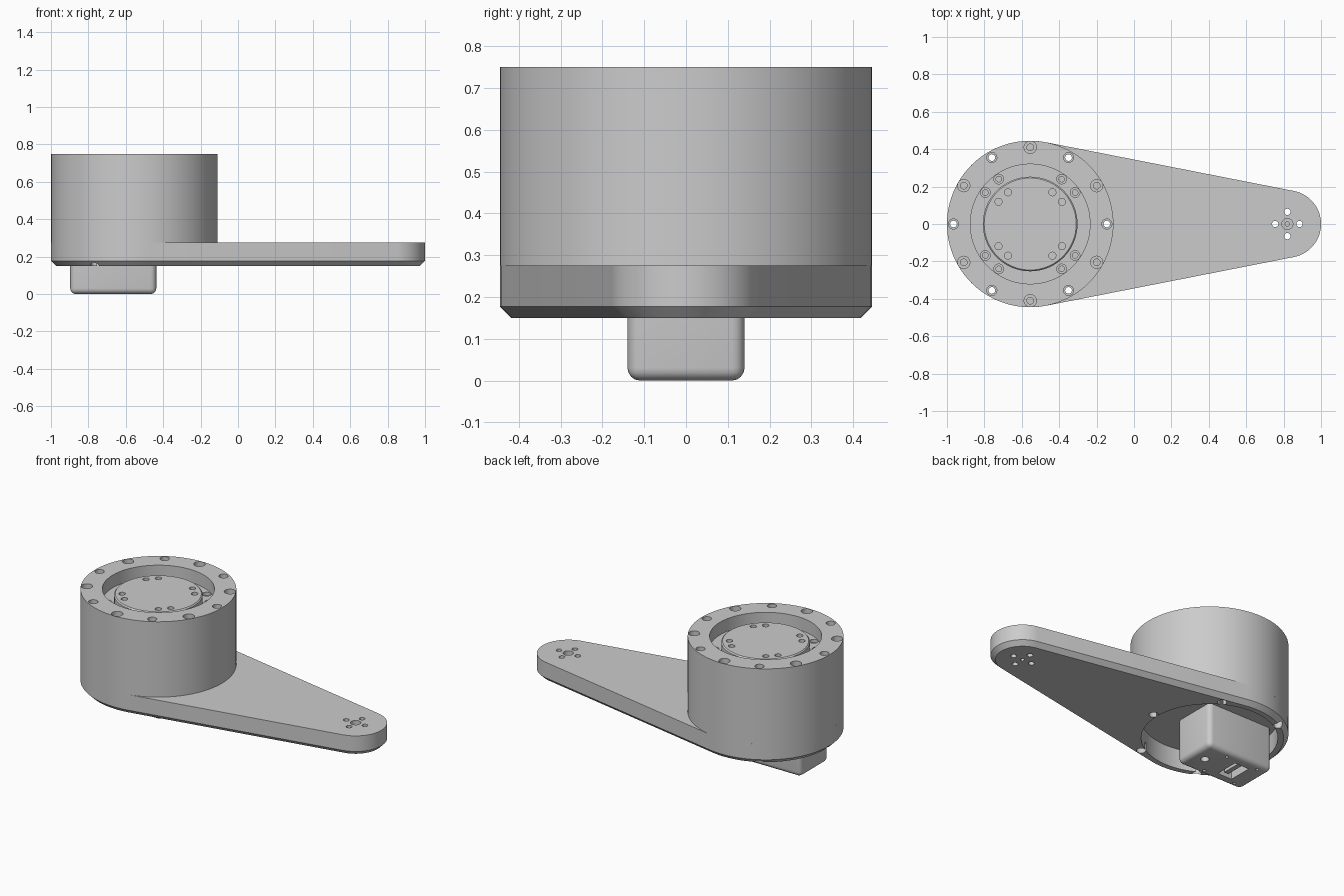
import bpy, bmesh
from math import sin, cos, pi, asin, radians

if "Cube" in bpy.data.objects:
    bpy.data.objects.remove(bpy.data.objects["Cube"])

HUB, TIP = -0.555, 0.82          # axis positions along x
HUB_R, TIP_R = 0.445, 0.18
ARM_BOTTOM, ARM_TOP, DRUM_TOP = 0.15, 0.275, 0.75

metal = bpy.data.materials.new("machined grey")
metal.use_nodes = True
GREY = (0.6, 0.6, 0.6, 1)
metal.diffuse_color = GREY
metal.node_tree.nodes["Principled BSDF"].inputs["Base Color"].default_value = GREY


def finish(name, bm):
    bmesh.ops.recalc_face_normals(bm, faces=bm.faces)
    mesh = bpy.data.meshes.new(name)
    bm.to_mesh(mesh)
    bm.free()
    obj = bpy.data.objects.new(name, mesh)
    bpy.context.collection.objects.link(obj)
    mesh.materials.append(metal)
    return obj


def loft(bm, rings):
    """Skin a stack of equal-length point loops and cap both ends."""
    loops = [[bm.verts.new(p) for p in ring] for ring in rings]
    for a, b in zip(loops, loops[1:]):
        for i in range(len(a)):
            j = (i + 1) % len(a)
            bm.faces.new((a[i], a[j], b[j], b[i]))
    bm.faces.new(loops[0][::-1])
    bm.faces.new(loops[-1])


def turn(bm, x, y, profile, sides):
    """Turned solid from (radius, height) pairs."""
    loft(bm, [[(x + r * cos(2 * pi * i / sides), y + r * sin(2 * pi * i / sides), z)
               for i in range(sides)] for r, z in profile])


def polar(radius, degrees):
    a = radians(degrees)
    return HUB + radius * cos(a), radius * sin(a)


def cut(target, bm):
    cutter = finish("cutter", bm)
    cutter.hide_render = True
    mod = target.modifiers.new("cut", "BOOLEAN")
    mod.operation, mod.solver, mod.object = "DIFFERENCE", "EXACT", cutter
    bpy.context.view_layer.objects.active = target
    bpy.ops.object.modifier_apply(modifier=mod.name)
    bpy.data.objects.remove(cutter)


def smooth(obj):
    bpy.ops.object.select_all(action="DESELECT")
    obj.select_set(True)
    bpy.context.view_layer.objects.active = obj
    bpy.ops.object.shade_smooth_by_angle(angle=radians(30))


# Tapered arm with a chamfered lower rim
def arm_outline(inset, z, steps=40):
    lean = asin((HUB_R - TIP_R) / (TIP - HUB))
    start = pi / 2 - lean
    pts = []
    for x, r, a0, a1 in ((TIP, TIP_R, -start, start), (HUB, HUB_R, start, 2 * pi - start)):
        for i in range(steps + 1):
            a = a0 + (a1 - a0) * i / steps
            pts.append((x + (r - inset) * cos(a), (r - inset) * sin(a), z))
    return pts


bm = bmesh.new()
loft(bm, [arm_outline(0.027, ARM_BOTTOM), arm_outline(0, ARM_BOTTOM + 0.027),
          arm_outline(0, ARM_TOP)])
arm = finish("arm", bm)

# Motor opening, clamp holes and tip bolt pattern in the arm
bm = bmesh.new()
turn(bm, HUB, 0, [(0.385, 0.1), (0.385, 0.4)], 64)
cut(arm, bm)
bm = bmesh.new()
for k in range(6):
    turn(bm, *polar(0.41, 60 * k), [(0.027, 0.1), (0.027, 0.2), (0.018, 0.2), (0.018, 0.4)], 16)
for dx, dy in ((1, 0), (-1, 0), (0, 1), (0, -1)):
    turn(bm, TIP + 0.065 * dx, 0.065 * dy, [(0.017, 0.1), (0.017, 0.4)], 16)
turn(bm, TIP, 0, [(0.012, 0.1), (0.012, 0.18)], 16)
turn(bm, TIP, 0, [(0.012, 0.21), (0.012, 0.24), (0.03, 0.24), (0.03, 0.4)], 16)
cut(arm, bm)

# Drum housing with a stepped well in its top
bm = bmesh.new()
turn(bm, HUB, 0, [(HUB_R, ARM_TOP), (HUB_R, DRUM_TOP), (0.32, DRUM_TOP),
                  (0.32, 0.67), (0.25, 0.67)], 96)
drum = finish("drum_housing", bm)

# Alternating through holes and counterbored holes on the rim, bolts in the well
bm = bmesh.new()
for k in range(6):
    turn(bm, *polar(0.41, 60 * k), [(0.018, 0.2), (0.018, 0.7), (0.027, 0.7), (0.027, 0.8)], 16)
    turn(bm, *polar(0.41, 60 * k + 30), [(0.018, 0.6), (0.018, 0.71), (0.033, 0.71), (0.033, 0.8)], 16)
for k in range(4):
    for a in (35, 55):
        turn(bm, *polar(0.293, 90 * k + a), [(0.015, 0.62), (0.015, 0.65), (0.026, 0.65), (0.026, 0.7)], 16)
cut(drum, bm)

# Output disc with four pairs of holes
bm = bmesh.new()
turn(bm, HUB, 0, [(0.253, 0.66), (0.253, 0.713), (0.246, 0.72)], 64)
disc = finish("output_disc", bm)
bm = bmesh.new()
for k in range(4):
    for a in (35, 55):
        turn(bm, *polar(0.207, 90 * k + a), [(0.019, 0.68), (0.019, 0.8)], 16)
cut(disc, bm)

# Rounded motor box hanging below the drum
BOX_X = -0.667


def block(bm, x, y, z, sx, sy, sz):
    made = bmesh.ops.create_cube(bm, size=1)["verts"]
    bmesh.ops.scale(bm, vec=(sx, sy, sz), verts=made)
    bmesh.ops.translate(bm, vec=(x, y, z), verts=made)


bm = bmesh.new()
block(bm, BOX_X, 0, 0.14, 0.46, 0.28, 0.28)
rounded = [e for e in bm.edges if min(v.co.z for v in e.verts) < 0.1]
bmesh.ops.bevel(bm, geom=rounded, offset=0.03, segments=4, profile=0.5, affect="EDGES")
box = finish("motor_box", bm)

# Connector socket, cable hole and small screw holes in the box underside
bm = bmesh.new()
block(bm, -0.73, 0, 0.02, 0.1, 0.15, 0.1)
turn(bm, -0.52, 0, [(0.025, -0.05), (0.025, 0.05)], 16)
for x in (-0.82, -0.6):
    for y in (-0.1, 0.1):
        turn(bm, x, y, [(0.01, -0.05), (0.01, 0.04)], 12)
cut(box, bm)

# Socket contact plate
bm = bmesh.new()
block(bm, -0.73, 0, 0.045, 0.03, 0.12, 0.06)
finish("connector_tongue", bm)

for part in (arm, drum, disc, box):
    smooth(part)
